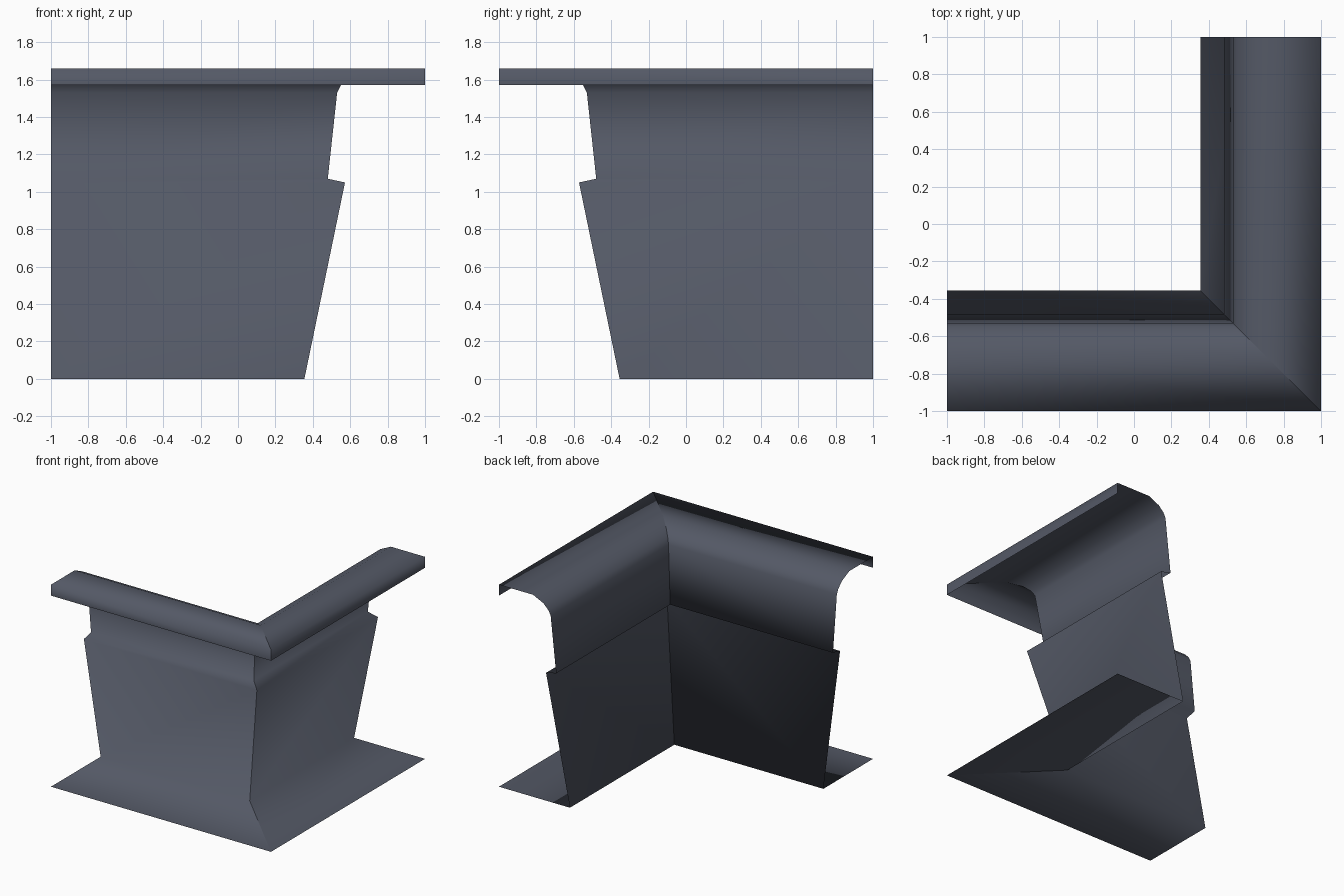
import bpy

if "Cube" in bpy.data.objects:
    bpy.data.objects.remove(bpy.data.objects["Cube"])

# One flat slate colour for the whole moulding
slate = bpy.data.materials.new("slate grey")
slate.diffuse_color = (0.089, 0.100, 0.133, 1.0)
slate.use_nodes = True
slate.node_tree.nodes["Principled BSDF"].inputs["Base Color"].default_value = slate.diffuse_color

# Moulding cross-section: (distance from the inner corner axis, height)
profile = [
    (1.0, 1.57), (1.0, 1.66),                 # turned-down lip
    (0.69, 1.66), (0.595, 1.615), (0.55, 1.57), (0.53, 1.53),  # rounded shoulder
    (0.48, 1.07), (0.572, 1.05),              # upper wall and step
    (0.355, 0.0), (1.0, 0.0),                 # leaning lower wall and flat base
]


def make_arm(name, place, flip):
    """Thin sheet running from the open end to the mitred corner."""
    verts, faces = [], []
    for d, z in profile:
        verts += [place(d, 1.0, z), place(d, -d, z)]
    for i in range(len(profile) - 1):
        a = 2 * i
        face = (a, a + 1, a + 3, a + 2)
        faces.append(face[::-1] if flip else face)
    mesh = bpy.data.meshes.new(name)
    mesh.from_pydata(verts, [], faces)
    mesh.materials.append(slate)
    for poly in mesh.polygons:
        poly.use_smooth = True
    mesh.update()
    obj = bpy.data.objects.new(name, mesh)
    bpy.context.collection.objects.link(obj)
    return obj


# Two arms mirrored across the diagonal, kept separate for a crisp mitre
make_arm("right_arm", lambda d, t, z: (d, t, z), False)
make_arm("front_arm", lambda d, t, z: (-t, -d, z), True)
